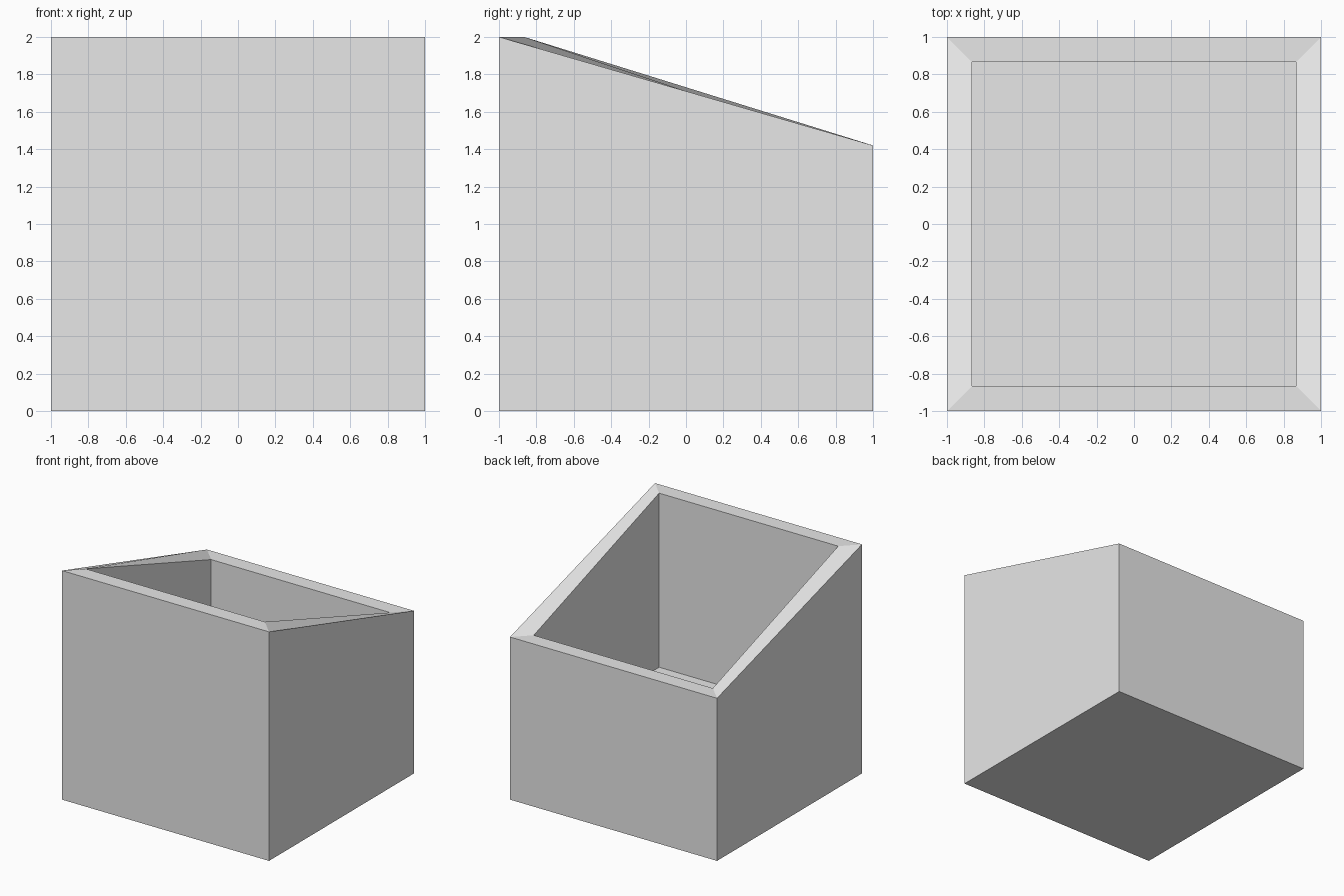
import bpy
import bmesh

cube = bpy.data.objects.get("Cube")
if cube:
    bpy.data.objects.remove(cube, do_unlink=True)

OUTER, INNER = 1.0, 0.865      # half widths of the shell and of the opening
FRONT_Z, BACK_Z, FLOOR_Z = 2.0, 1.42, 0.48

# Plain grey
grey = bpy.data.materials.new("plain_grey")
grey.use_nodes = True
colour = (0.8, 0.8, 0.8, 1)
grey.diffuse_color = colour
grey.node_tree.nodes["Principled BSDF"].inputs["Base Color"].default_value = colour

bm = bmesh.new()


def ring(half, front_z, back_z):
    """Square loop of vertices, starting front right, counter-clockwise."""
    corners = ((-half, -half, front_z), (half, -half, front_z),
               (half, half, back_z), (-half, half, back_z))
    return [bm.verts.new(c) for c in corners]


def bridge(low, high):
    """Four quads joining two loops."""
    for i in range(4):
        j = (i + 1) % 4
        bm.faces.new((low[i], low[j], high[j], high[i]))


# Loops from the base, over the slanted rim and down to the inside floor
base = ring(OUTER, 0, 0)
rim_outer = ring(OUTER, FRONT_Z, BACK_Z)
rim_inner = ring(INNER, FRONT_Z, BACK_Z)
floor = ring(INNER, FLOOR_Z, FLOOR_Z)

bridge(base, rim_outer)
bridge(rim_outer, rim_inner)
bridge(rim_inner, floor)
bm.faces.new(base[::-1])
bm.faces.new(floor)

mesh = bpy.data.meshes.new("slanted_box")
bm.to_mesh(mesh)
bm.free()
mesh.materials.append(grey)
box = bpy.data.objects.new("slanted_box", mesh)
bpy.context.collection.objects.link(box)
